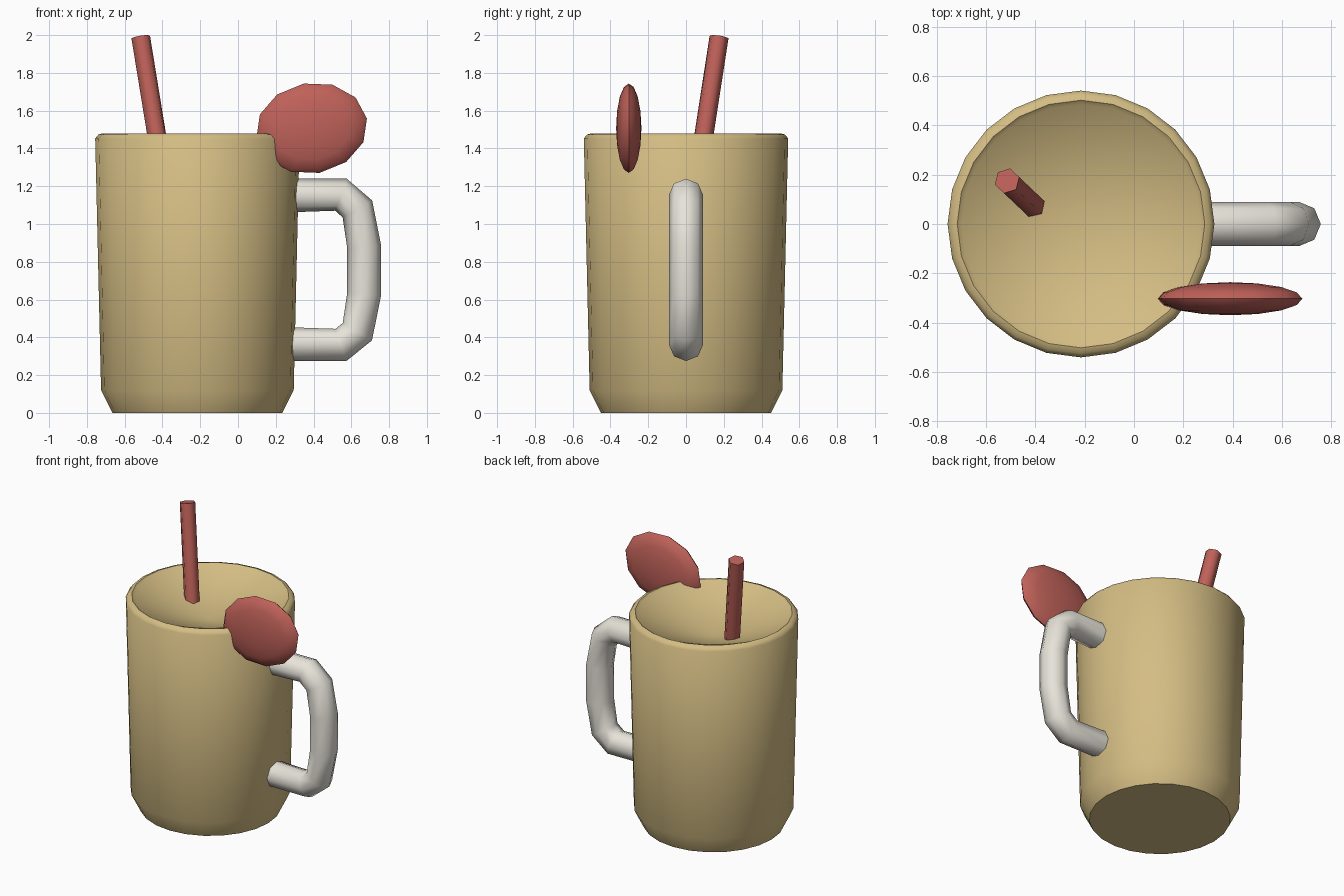
import bpy, bmesh
from math import sin, cos, pi, radians
from mathutils import Matrix, Vector

if "Cube" in bpy.data.objects:
    bpy.data.objects.remove(bpy.data.objects["Cube"])


def material(name, rgb):
    m = bpy.data.materials.new(name)
    m.diffuse_color = (*rgb, 1)
    m.use_nodes = True
    m.node_tree.nodes["Principled BSDF"].inputs["Base Color"].default_value = m.diffuse_color
    return m


TAN = material("tan", (0.66, 0.51, 0.23))
RED = material("red", (0.52, 0.12, 0.10))
CREAM = material("cream", (0.80, 0.77, 0.70))


def finish(bm, name, mat, angle):
    bmesh.ops.recalc_face_normals(bm, faces=bm.faces)
    me = bpy.data.meshes.new(name)
    bm.to_mesh(me)
    bm.free()
    me.materials.append(mat)
    me.shade_smooth()
    me.set_sharp_from_angle(angle=radians(angle))
    ob = bpy.data.objects.new(name, me)
    bpy.context.collection.objects.link(ob)
    return ob


def bridge(bm, rings):
    for a, b in zip(rings, rings[1:]):
        n = len(a)
        for i in range(n):
            j = (i + 1) % n
            bm.faces.new((a[i], a[j], b[j], b[i]))


# Mug: lathed profile, closed below and with a shallow sunken drink surface on top
CX, SIDES = -0.215, 24
profile = [(0.45, 0), (0.51, 0.12), (0.541, 1.452), (0.525, 1.473),
           (0.502, 1.48), (0.485, 1.465)]
bm = bmesh.new()
rings = [[bm.verts.new((CX + r * cos(2 * pi * i / SIDES), r * sin(2 * pi * i / SIDES), z))
          for i in range(SIDES)] for r, z in profile]
bridge(bm, rings)
for ring, z in ((rings[0], 0), (rings[-1], 1.31)):
    tip = bm.verts.new((CX, 0, z))
    for i in range(SIDES):
        bm.faces.new((ring[i], ring[(i + 1) % SIDES], tip))
finish(bm, "mug_body", TAN, 50)

# Handle: eight-sided tube swept along a bracket-shaped path
path = [Vector((x, 0, z)) for x, z in (
    (0.22, 1.15), (0.545, 1.155), (0.632, 1.08), (0.668, 0.88),
    (0.668, 0.63), (0.632, 0.43), (0.545, 0.36), (0.22, 0.365))]
bm = bmesh.new()
rings = []
for k, p in enumerate(path):
    before, after = path[max(k - 1, 0)], path[min(k + 1, len(path) - 1)]
    t = ((p - before).normalized() + (after - p).normalized()).normalized()
    side = Vector((0, 1, 0)).cross(t)
    rings.append([bm.verts.new(p + 0.09 * (side * cos(a) + Vector((0, sin(a), 0))))
                  for a in (pi / 4 * i for i in range(8))])
bridge(bm, rings)
bm.faces.new(rings[0])
bm.faces.new(rings[-1])
finish(bm, "mug_handle", CREAM, 75)

# Straw: leaning six-sided rod
top, bottom = Vector((-0.515, 0.175, 1.99)), Vector((-0.401, 0.067, 1.29))
axis = top - bottom
bm = bmesh.new()
bmesh.ops.create_cone(
    bm, cap_ends=True, segments=6, radius1=0.052, radius2=0.052, depth=axis.length,
    matrix=Matrix.Translation((top + bottom) / 2)
    @ axis.to_track_quat('Z', 'Y').to_matrix().to_4x4())
finish(bm, "straw", RED, 65)

# Garnish slice: flattened, slightly tilted ellipsoid perched on the rim
bm = bmesh.new()
bmesh.ops.create_uvsphere(
    bm, u_segments=12, v_segments=8, radius=1,
    matrix=Matrix.Translation((0.39, -0.303, 1.507))
    @ Matrix.Rotation(radians(-10), 4, 'Y') @ Matrix.Rotation(radians(90), 4, 'X')
    @ Matrix.Diagonal((0.297, 0.24, 0.067, 1)))
finish(bm, "rim_garnish", RED, 60)
